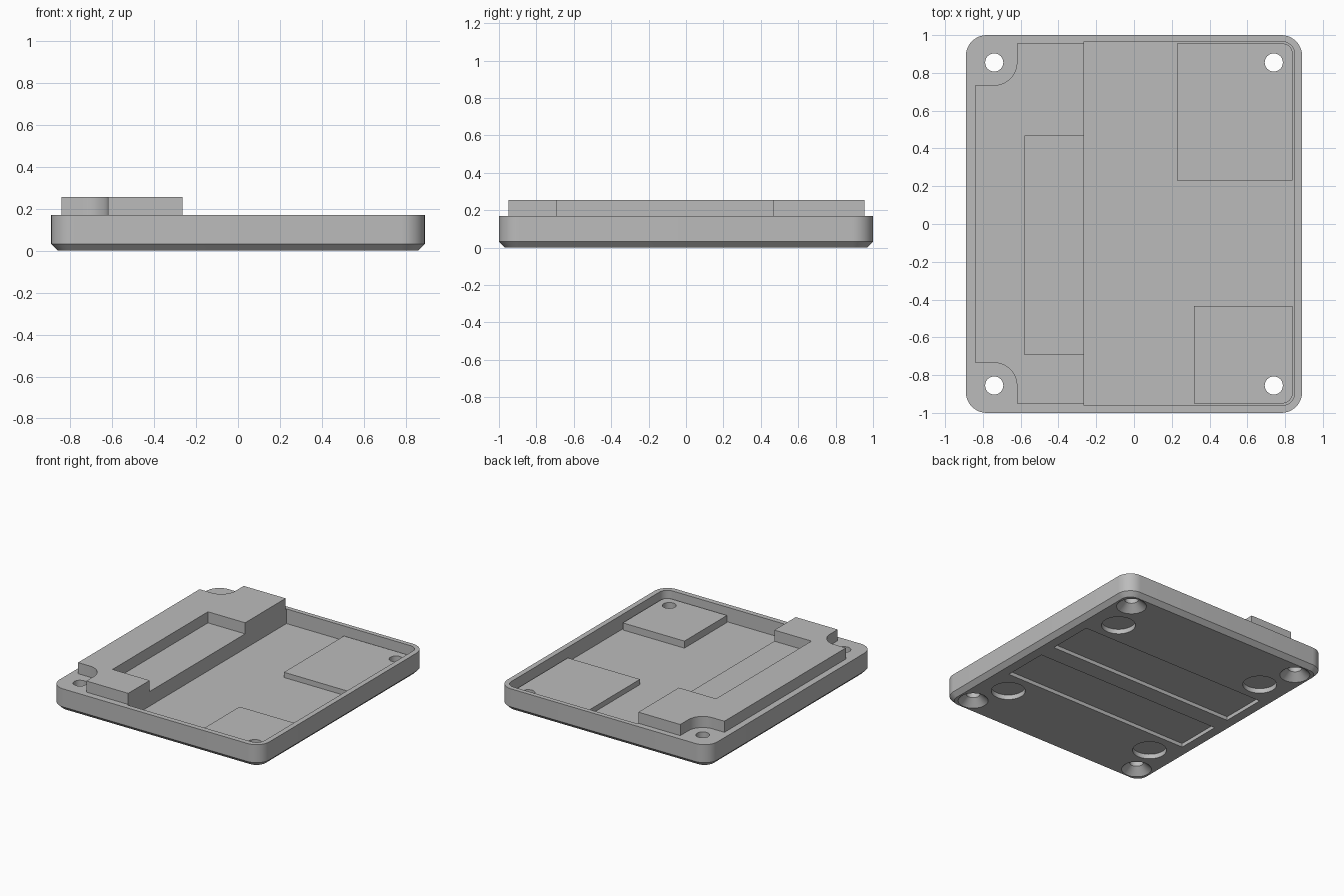
import bpy, bmesh
from math import sin, cos, pi, radians

cube = bpy.data.objects.get("Cube")
if cube:
    bpy.data.objects.remove(cube, do_unlink=True)

GREY = bpy.data.materials.new("matt grey")
GREY.use_nodes = True
GREY.diffuse_color = (0.5, 0.5, 0.5, 1)
GREY.node_tree.nodes["Principled BSDF"].inputs["Base Color"].default_value = (0.5, 0.5, 0.5, 1)


def arc(cx, cy, r, start, end, steps=10):
    return [(cx + r * cos(radians(start + (end - start) * i / steps)),
             cy + r * sin(radians(start + (end - start) * i / steps)))
            for i in range(steps + 1)]


def circle(cx, cy, r):
    return arc(cx, cy, r, 0, 360, 40)[:-1]


def rect(x0, x1, y0, y1, radii=(0, 0, 0, 0)):
    """Rectangle; radii start at the +x +y corner and go counter-clockwise."""
    corners = [(x1, y1, -1, -1), (x0, y1, 1, -1), (x0, y0, 1, 1), (x1, y0, -1, 1)]
    points = []
    for i, ((x, y, sx, sy), r) in enumerate(zip(corners, radii)):
        points += arc(x + sx * r, y + sy * r, r, 90 * i, 90 * i + 90) if r else [(x, y)]
    return points


def loft(name, sections):
    """Closed solid through (outline, height) sections."""
    bm = bmesh.new()
    rings = [[bm.verts.new((x, y, z)) for x, y in outline] for outline, z in sections]
    n = len(rings[0])
    for low, high in zip(rings, rings[1:]):
        for i in range(n):
            j = (i + 1) % n
            bm.faces.new((low[i], low[j], high[j], high[i]))
    bm.faces.new(rings[0][::-1])
    bm.faces.new(rings[-1])
    bmesh.ops.recalc_face_normals(bm, faces=bm.faces)
    mesh = bpy.data.meshes.new(name)
    bm.to_mesh(mesh)
    bm.free()
    mesh.materials.append(GREY)
    obj = bpy.data.objects.new(name, mesh)
    bpy.context.collection.objects.link(obj)
    return obj


def prism(name, outline, z0, z1):
    return loft(name, [(outline, z0), (outline, z1)])


def carve(obj, cutters):
    """Subtract the cutters and bake the result."""
    for cutter in cutters:
        cutter.hide_render = True
        mod = obj.modifiers.new("cut", "BOOLEAN")
        mod.operation, mod.solver, mod.object = "DIFFERENCE", "EXACT", cutter
    graph = bpy.context.evaluated_depsgraph_get()
    mesh = bpy.data.meshes.new_from_object(obj.evaluated_get(graph))
    obj.modifiers.clear()
    obj.data = mesh


RIM, FLOOR, TOP = 0.17, 0.058, 0.255
HX, HY = 0.74, 0.855
signs = [(sx, sy) for sx in (-1, 1) for sy in (-1, 1)]

# Tray body with a chamfered underside
CH = 0.032
outer = rect(-0.89, 0.89, -1, 1, [0.11] * 4)
lower = rect(-0.89 + CH, 0.89 - CH, -1 + CH, 1 - CH, [0.11 - CH] * 4)
tray = loft("tray", [(lower, 0), (outer, CH), (outer, RIM)])

# Countersunk screw holes
screws = [loft("screw_cutter", [(circle(sx * HX, sy * HY, 0.115), -0.01),
                                (circle(sx * HX, sy * HY, 0.048), 0.052),
                                (circle(sx * HX, sy * HY, 0.048), 0.4)])
          for sx, sy in signs]

# Open cavity, round foot recesses and long label recesses
cavity = prism("cavity_cutter", rect(-0.265, 0.85, -0.96, 0.965, (0.065, 0, 0, 0.065)), FLOOR, 0.4)
feet = [prism("foot_cutter", circle(sx * 0.64, sy * 0.595, 0.118), -0.1, 0.036) for sx, sy in signs]
labels = [prism("label_cutter", rect(-0.785, 0.785, y, y + 0.35), -0.1, 0.028) for y in (-0.415, 0.07)]
carve(tray, [cavity] + screws + feet + labels)

# Raised block, notched on the inside and scooped around two screws
near = arc(-HX, -HY, 0.12, 0, 90)
far = arc(-HX, HY, 0.12, -90, 0)
block = prism("raised_block",
              [(-0.265, 0.955), (-0.62, 0.955)] + far[::-1] + [(-0.84, HY - 0.12), (-0.84, 0.12 - HY)]
              + near[::-1] + [(-0.62, -0.95), (-0.265, -0.95), (-0.265, -0.69),
                              (-0.58, -0.69), (-0.58, 0.465), (-0.265, 0.465)],
              RIM, TOP)

# Two pads on the cavity floor
back_pad = prism("back_pad", rect(0.228, 0.84, 0.23, 0.956, (0.055, 0, 0, 0)), FLOOR, 0.098)
front_pad = prism("front_pad", rect(0.318, 0.84, -0.95, -0.435, (0, 0, 0, 0.055)), FLOOR, 0.112)
carve(back_pad, [screws[3]])
carve(front_pad, [screws[2]])

for cutter in [cavity] + screws + feet + labels:
    bpy.data.objects.remove(cutter, do_unlink=True)

# Smooth the rounded walls only
bpy.ops.object.select_all(action="DESELECT")
for obj in (tray, block, back_pad, front_pad):
    obj.select_set(True)
bpy.context.view_layer.objects.active = tray
bpy.ops.object.shade_smooth_by_angle(angle=radians(25))
